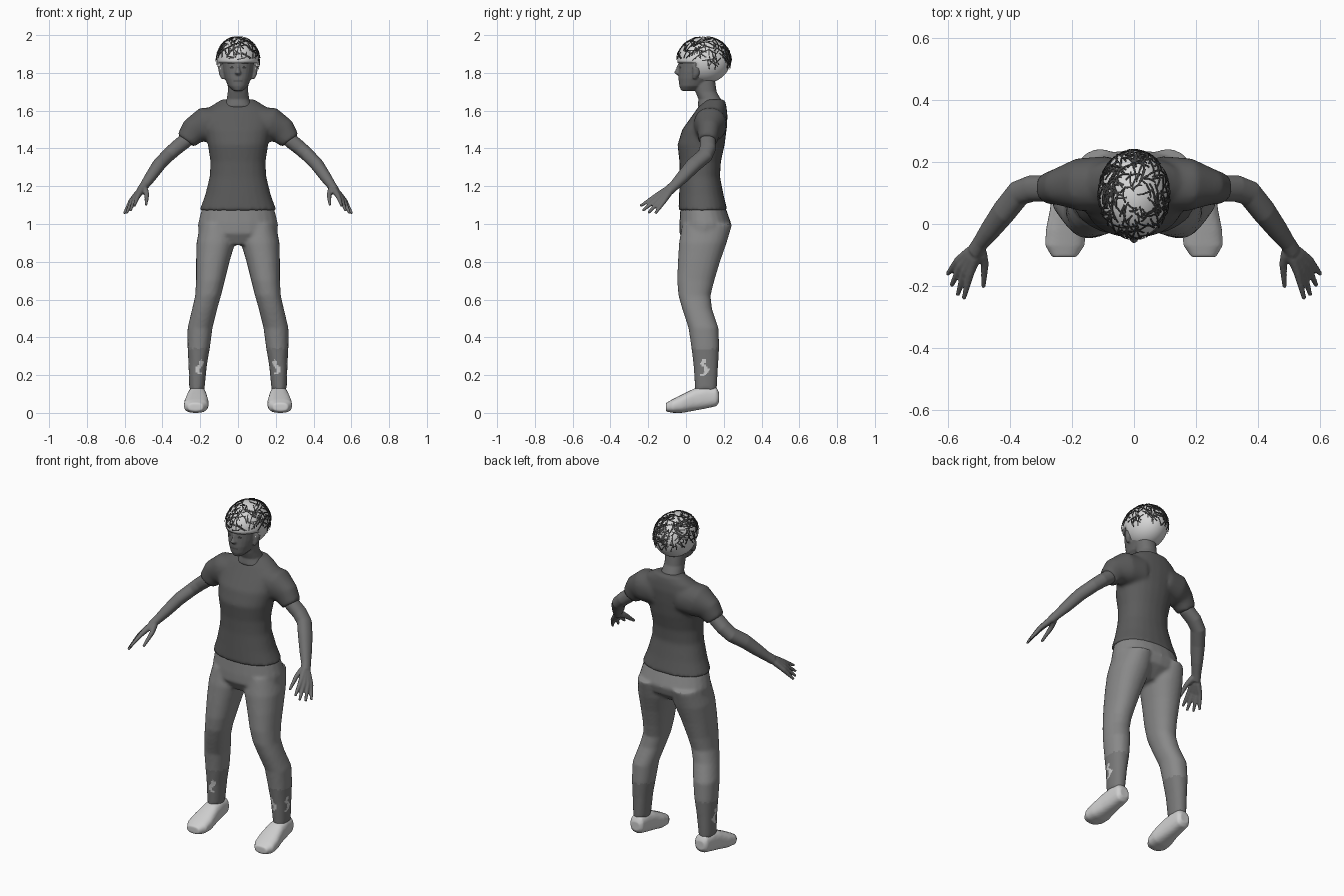
import bpy, bmesh, math, random
from mathutils import Vector as V

cube = bpy.data.objects.get("Cube")
if cube:
    bpy.data.objects.remove(cube, do_unlink=True)
random.seed(4)


def material(name, g):
    m = bpy.data.materials.new(name)
    m.use_nodes = True
    m.diffuse_color = (g, g, g, 1)
    bsdf = m.node_tree.nodes["Principled BSDF"]
    bsdf.inputs["Base Color"].default_value = (g, g, g, 1)
    bsdf.inputs["Roughness"].default_value = 0.8
    return m


SHIRT = material("shirt dark grey", 0.105)
SKIN = material("skin grey", 0.16)
PANTS = material("trouser grey", 0.25)
CUFF = material("trouser lower grey", 0.19)
SHOE = material("shoe light grey", 0.62)
HAIR = material("hair pale grey", 0.68)
STRAND = material("strand charcoal", 0.05)
LIP = material("lip grey", 0.11)


# Ring makers: each ring is (centre, half axis, half axis)
def flat(z, x0, x1, y0, y1):
    return (V(((x0 + x1) / 2, (y0 + y1) / 2, z)),
            V(((x1 - x0) / 2, 0, 0)), V((0, (y1 - y0) / 2, 0)))


def upright(y, x0, x1, z0, z1):
    return (V(((x0 + x1) / 2, y, (z0 + z1) / 2)),
            V(((x1 - x0) / 2, 0, 0)), V((0, 0, (z1 - z0) / 2)))


def tube(points):
    rings = []
    for i, (x, y, z, a, b) in enumerate(points):
        p, n = points[max(i - 1, 0)], points[min(i + 1, len(points) - 1)]
        t = (V(n[:3]) - V(p[:3])).normalized()
        u = V((0, 1, 0)).cross(t).normalized()
        rings.append((V((x, y, z)), u * a, t.cross(u) * b))
    return rings


def loft(bm, rings, mirror=False, n=24, power=2.2):
    for s in ((1, -1) if mirror else (1,)):
        loops = []
        for c, u, v in rings:
            loop = []
            for k in range(n):
                a = 2 * math.pi * k / n
                ca, sa = math.cos(a), math.sin(a)
                p = c + u * math.copysign(abs(ca) ** (2 / power), ca) \
                      + v * math.copysign(abs(sa) ** (2 / power), sa)
                loop.append(bm.verts.new((p.x * s, p.y, p.z)))
            loops.append(loop)
        for A, B in zip(loops, loops[1:]):
            for k in range(n):
                j = (k + 1) % n
                bm.faces.new((A[k], A[j], B[j], B[k]))
        bm.faces.new(loops[0][::-1])
        bm.faces.new(loops[-1])


def to_object(name, bm, mats):
    bmesh.ops.recalc_face_normals(bm, faces=bm.faces)
    me = bpy.data.meshes.new(name)
    bm.to_mesh(me)
    bm.free()
    for m in mats:
        me.materials.append(m)
    ob = bpy.data.objects.new(name, me)
    bpy.context.scene.collection.objects.link(ob)
    return ob


def smooth(ob, angle=60):
    bpy.ops.object.select_all(action='DESELECT')
    ob.select_set(True)
    bpy.context.view_layer.objects.active = ob
    bpy.ops.object.shade_smooth_by_angle(angle=math.radians(angle))


def fuse(name, bm, mats, voxel, passes=4, rule=None):
    """Merge overlapping lofts into one skin, then colour faces by rule."""
    ob = to_object(name, bm, mats)
    r = ob.modifiers.new("merge", 'REMESH')
    r.mode, r.voxel_size = 'VOXEL', voxel
    s = ob.modifiers.new("relax", 'SMOOTH')
    s.factor, s.iterations = 0.5, passes
    dg = bpy.context.evaluated_depsgraph_get()
    me = bpy.data.meshes.new_from_object(ob.evaluated_get(dg))
    ob.modifiers.clear()
    ob.data = me
    me.materials.clear()
    for m in mats:
        me.materials.append(m)
    for p in me.polygons:
        p.material_index = rule(p.center) if rule else 0
    smooth(ob)
    return ob


# T-shirt: torso and two sleeves
bm = bmesh.new()
loft(bm, [flat(z, -x, x, a, b) for z, x, a, b in (
    (1.07, .205, -.04, .22), (1.15, .175, -.037, .2), (1.25, .15, -.033, .18),
    (1.33, .146, -.035, .185), (1.42, .16, -.045, .205), (1.5, .175, -.02, .215),
    (1.57, .185, .03, .22), (1.62, .15, .065, .215), (1.66, .085, .105, .205))])
loft(bm, tube([(.08, .13, 1.53, .09, .09), (.18, .127, 1.525, .092, .085),
               (.24, .12, 1.49, .072, .06), (.277, .115, 1.44, .054, .05)]), True)
fuse("shirt", bm, [SHIRT], .011)


# Trousers: pelvis and legs, with worn pale patches at the ankles
def trouser_rule(c):
    x, wave = abs(c.x), .012 * math.sin(c.z * 90)
    front = c.y < .09 and abs(x - .205 - wave) < .012
    side = x > .235 and abs(c.y - .1 - wave) < .012
    if .2 < c.z < .28 and (front or side):
        return 2
    return 1 if c.z < .34 else 0


bm = bmesh.new()
loft(bm, [flat(z, -x, x, a, b) for z, x, a, b in (
    (1.12, .165, -.02, .185), (1.08, .192, -.03, .212), (1.0, .212, -.035, .24),
    (.95, .21, -.035, .225), (.89, .1, 0, .15))])
loft(bm, [flat(*r) for r in (
    (1.0, .02, .2, -.02, .245), (.9, .015, .22, -.037, .215), (.8, .045, .222, -.043, .18),
    (.7, .07, .222, -.047, .15), (.62, .09, .227, -.04, .13), (.55, .11, .243, -.02, .138),
    (.45, .135, .267, .013, .172), (.35, .148, .267, .028, .176),
    (.25, .165, .262, .04, .17), (.12, .178, .258, .048, .163))], True)
fuse("trousers", bm, [PANTS, CUFF, SHOE], .01, 4, trouser_rule)

# Shoes
bm = bmesh.new()
loft(bm, [upright(*r) for r in (
    (.175, .185, .245, .055, .11), (.16, .172, .258, .035, .137), (.1, .168, .265, .022, .143),
    (.045, .163, .272, .012, .13), (-.02, .155, .285, 0, .098),
    (-.07, .16, .287, 0, .073), (-.107, .185, .265, .008, .052))], True, power=2.6)
fuse("shoes", bm, [SHOE], .007, 3)

# Arms with hands: forearm, four fingers and a thumb, mirrored
bm = bmesh.new()
loft(bm, tube([(.24, .115, 1.49, .036, .036), (.28, .115, 1.44, .04, .042),
               (.33, .115, 1.4, .038, .043), (.372, .1, 1.362, .036, .042),
               (.42, .04, 1.312, .035, .041), (.465, -.02, 1.247, .03, .034),
               (.495, -.06, 1.205, .024, .027), (.515, -.09, 1.178, .022, .028)]), True)
digits = [((.53, -.16, 1.147), (.55, -.242, 1.095)), ((.546, -.15, 1.136), (.57, -.23, 1.07)),
          ((.56, -.136, 1.126), (.59, -.2, 1.058)), ((.568, -.118, 1.12), (.603, -.163, 1.055)),
          ((.482, -.13, 1.155), (.487, -.205, 1.1))]
for knuckle, tip in digits:
    k, t = V(knuckle), V(tip)
    loft(bm, tube([(.5, -.07, 1.198, .016, .018), (*((k + V((.5, -.07, 1.198))) / 2), .017, .018),
                   (*k, .013, .014), (*((k + t) / 2), .01, .011), (*t, .007, .007)]), True, 12)
fuse("arms", bm, [SKIN], .005, 2)


# Head and neck, with painted brows, eyes and mouth
def face_rule(c):
    x = abs(c.x)
    if c.y > .02:
        return 0
    if abs(c.z - 1.852 + .15 * abs(x - .035)) < .004 and .015 < x < .055:
        return 1
    if (x - .033) ** 2 / 2.5 + (c.z - 1.829) ** 2 < .00005:
        return 1
    return 2 if abs(c.z - 1.757) < .006 and x < .022 else 0


bm = bmesh.new()
loft(bm, [flat(z, -x, x, a, b) for z, x, a, b in (
    (1.58, .08, .09, .19), (1.625, .075, .062, .19), (1.66, .06, .066, .185),
    (1.7, .054, .05, .162), (1.75, .055, .04, .155), (1.8, .05, .05, .15))])
loft(bm, [flat(z, -x, x, a, b) for z, x, a, b in (
    (1.705, .025, -.025, .05), (1.73, .052, -.035, .1), (1.77, .07, -.04, .15),
    (1.805, .08, -.039, .17), (1.85, .087, -.038, .19), (1.88, .09, -.035, .2),
    (1.92, .085, -.018, .19), (1.955, .06, .02, .165), (1.97, .03, .06, .13))])
loft(bm, [flat(z, -x, x, a, .0) for z, x, a in (
    (1.788, .014, -.046), (1.8, .018, -.064), (1.82, .011, -.054), (1.85, .008, -.042))], n=12)
loft(bm, [flat(z, .07, x, .035, b) for z, x, b in (
    (1.768, .088, .055), (1.79, .1, .07), (1.825, .105, .08), (1.84, .095, .07))], True, 12)
fuse("head", bm, [SKIN, STRAND, LIP], .005, 3, face_rule)

# Pale hair cap, cut away over the face
centre, radii = V((0, .095, 1.867)), V((.112, .141, .123))
bm = bmesh.new()
bmesh.ops.create_uvsphere(bm, u_segments=40, v_segments=28, radius=1)
for v in bm.verts:
    v.co = centre + v.co * radii
face = [f for f in bm.faces if f.calc_center_median().z < 1.855 and f.calc_center_median().y < .045]
bmesh.ops.delete(bm, geom=face, context='FACES')
cap = to_object("hair_cap", bm, [HAIR])
thick = cap.modifiers.new("thickness", 'SOLIDIFY')
thick.thickness = .012
smooth(cap)


# Dark strands: narrow ribbons lying over the cap
def on_cap(theta, phi, lift):
    d = V((math.sin(theta) * math.cos(phi), math.sin(theta) * math.sin(phi), math.cos(theta)))
    return centre + d * (radii + V((lift, lift, lift)))


bm = bmesh.new()
for i in range(330):
    theta = math.acos(1 - random.random() * 1.05)
    phi = random.uniform(0, 2 * math.pi)
    length = random.uniform(.25, .6)
    turn = random.choice((0, 0, math.pi / 4, -math.pi / 4, math.pi / 2)) + random.uniform(-.3, .3)
    dt = length * math.cos(turn)
    dp = length * math.sin(turn) / max(math.sin(theta), .35)
    limit = 1.5 if math.sin(phi) < -.1 else 2.0
    if theta + dt > limit:
        continue
    path = [on_cap(theta + dt * k / 3, phi + dp * k / 3, .003 + .003 * k / 3) for k in range(4)]
    out = (path[1] - centre).normalized()
    side = (path[-1] - path[0]).cross(out).normalized() * .0027
    rows = [(bm.verts.new(p - side), bm.verts.new(p + side)) for p in path]
    for (a, b), (c, d) in zip(rows, rows[1:]):
        bm.faces.new((a, b, d, c))
strands = to_object("hair_strands", bm, [STRAND])
body = strands.modifiers.new("thickness", 'SOLIDIFY')
body.thickness, body.offset = .002, 0
